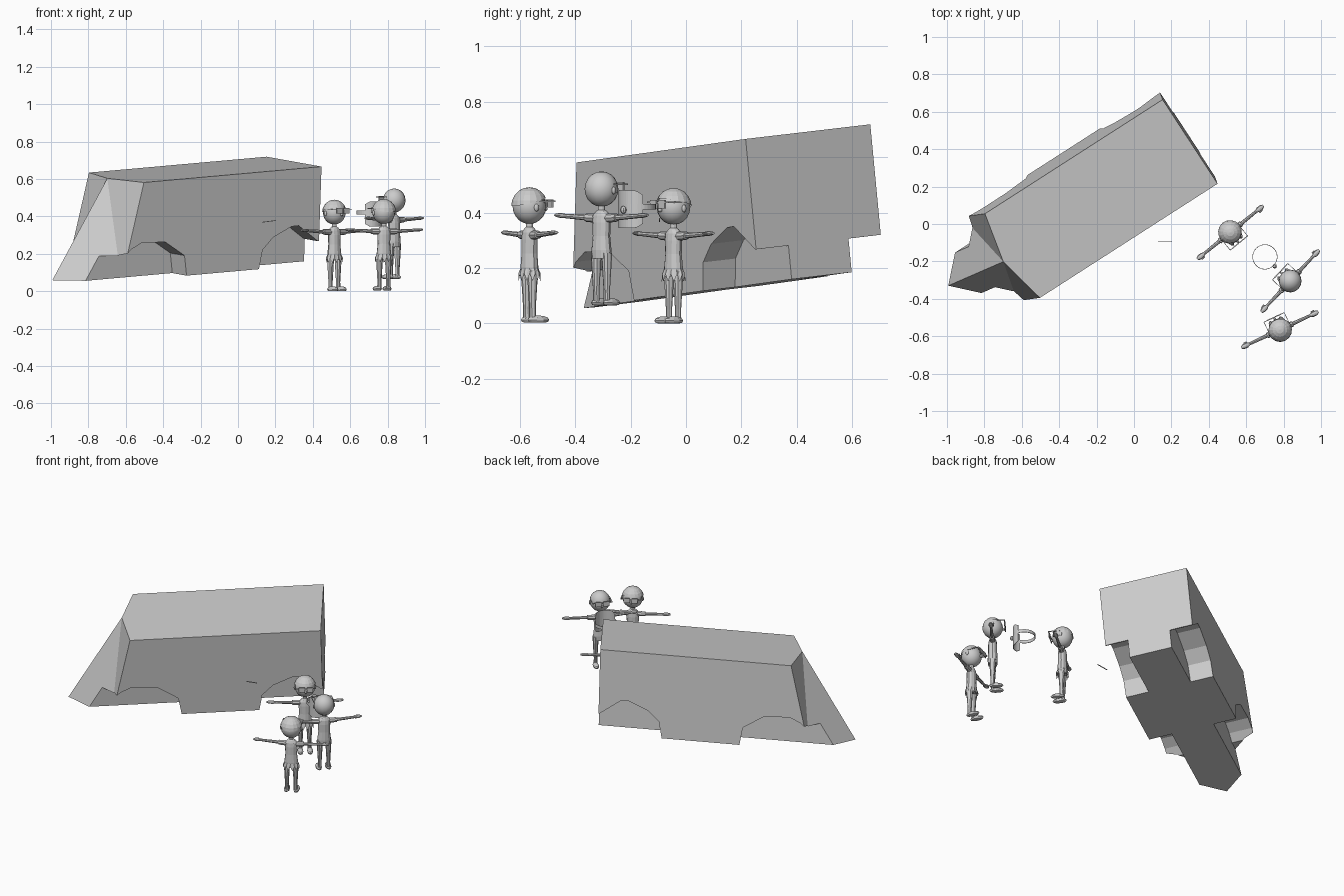
import bpy, bmesh, math
from mathutils import Matrix, Vector

if "Cube" in bpy.data.objects:
    bpy.data.objects.remove(bpy.data.objects["Cube"])

grey = bpy.data.materials.new("plain grey")
grey.diffuse_color = (0.6, 0.6, 0.6, 1)
grey.use_nodes = True
grey.node_tree.nodes["Principled BSDF"].inputs["Base Color"].default_value = grey.diffuse_color


def make(name, bm, mat=Matrix(), smooth=False):
    bmesh.ops.recalc_face_normals(bm, faces=bm.faces)
    me = bpy.data.meshes.new(name)
    bm.to_mesh(me)
    bm.free()
    me.materials.append(grey)
    for p in me.polygons:
        p.use_smooth = smooth
    ob = bpy.data.objects.new(name, me)
    ob.matrix_world = mat
    bpy.context.collection.objects.link(ob)
    return ob


def loft(bm, rings, axis="z", n=12, off=(0, 0, 0), sign=1):
    """Tube through (position, radius a, radius b, lift) rings, capped."""
    off = Vector(off)
    loops = []
    for pos, a, b, lift in rings:
        loop = []
        for i in range(n):
            c, s = math.cos(2 * math.pi * i / n), math.sin(2 * math.pi * i / n)
            v = Vector((a * c, b * s, pos)) if axis == "z" else Vector((sign * pos, a * c, b * s + lift))
            loop.append(bm.verts.new(v + off))
        loops.append(loop)
    for l0, l1 in zip(loops, loops[1:]):
        for i in range(n):
            bm.faces.new((l0[i], l0[(i + 1) % n], l1[(i + 1) % n], l1[i]))
    bm.faces.new(loops[0])
    bm.faces.new(loops[-1])


def box(bm, loc, size):
    bmesh.ops.create_cube(bm, size=1, matrix=Matrix.Translation(loc) @ Matrix.Diagonal((*size, 1)))


def ball(bm, loc, size, u=16, v=10):
    bmesh.ops.create_uvsphere(bm, u_segments=u, v_segments=v, radius=1,
                              matrix=Matrix.Translation(loc) @ Matrix.Diagonal((*size, 1)))


# ---- Van: local x = rearward, y = towards its right side, z = up from the roof
rear = Vector((0.839, 0.539, 0.075)).normalized()
side = Vector((0.517, -0.85, -0.10))
side = (side - rear * side.dot(rear)).normalized()
up = side.cross(rear)
van_mat = Matrix((rear, side, up)).transposed().to_4x4()
# local y runs opposite to a right-handed set, so mirror-symmetric parts are safe
van_mat = Matrix.Translation((-0.65, -0.17, 0.6075)) @ Matrix((rear, -side, up)).transposed().to_4x4()

bm = bmesh.new()
W = 0.27
top = [bm.verts.new((s, t, 0)) for s, t in ((-0.058, 0), (0, W), (1.132, W), (1.132, -W), (0, -W))]
low = [bm.verts.new((s, t, -0.522)) for s, t in ((-0.415, 0), (-0.15, W), (1.105, W), (1.105, -W), (-0.15, -W))]
bm.faces.new(top)
bm.faces.new(low)
for i in range(5):
    j = (i + 1) % 5
    bm.faces.new((top[i], top[j], low[j], low[i]))
bmesh.ops.triangulate(bm, faces=[f for f in bm.faces if len(f.verts) == 4 and top[0] in f.verts])
van = make("van_body", bm, van_mat)

# wheel wells open to the front and the rear, cut on both sides
front_arch = [(-0.7, 0.394), (-0.131, 0.394), (-0.085, 0.355), (-0.02, 0.325), (0.131, 0.33),
              (0.254, 0.413), (0.285, 0.7), (-0.7, 0.7)]
rear_arch = [(0.72, 0.7), (0.725, 0.529), (0.752, 0.42), (0.82, 0.358), (0.938, 0.308),
             (0.983, 0.307), (1.105, 0.4), (1.4, 0.4), (1.4, 0.7)]
for arch in (front_arch, rear_arch):
    for sg in (-1, 1):
        bm = bmesh.new()
        f = bm.faces.new([bm.verts.new((s, sg * 0.13, -d)) for s, d in arch])
        r = bmesh.ops.extrude_face_region(bm, geom=[f])
        bmesh.ops.translate(bm, vec=(0, sg * 0.3, 0),
                            verts=[v for v in r["geom"] if isinstance(v, bmesh.types.BMVert)])
        cutter = make("wheel_well_cutter", bm, van_mat)
        cutter.hide_render = True
        m = van.modifiers.new("well", "BOOLEAN")
        m.operation, m.solver, m.object = "DIFFERENCE", "EXACT", cutter
# bake the cuts and drop the cutters
bpy.context.view_layer.update()
cut = bpy.data.meshes.new_from_object(van.evaluated_get(bpy.context.evaluated_depsgraph_get()))
van.modifiers.clear()
van.data = cut
for ob in [o for o in bpy.data.objects if o.name.startswith("wheel_well_cutter")]:
    bpy.data.objects.remove(ob)


# ---- Figures: arms along x, facing -y
def figure(name, loc, yaw, cap, ragged):
    mat = Matrix.Translation(loc) @ Matrix.Rotation(math.radians(yaw), 4, "Z")
    # torso and neck
    bm = bmesh.new()
    loft(bm, [(0.17, 0.040, 0.028, 0), (0.20, 0.041, 0.030, 0), (0.25, 0.035, 0.027, 0),
              (0.30, 0.038, 0.027, 0), (0.325, 0.038, 0.024, 0), (0.34, 0.022, 0.018, 0),
              (0.345, 0.013, 0.013, 0), (0.375, 0.013, 0.013, 0)])
    make(name + "_torso", bm, mat)
    # arms with sleeves and hands
    bm = bmesh.new()
    for sg in (-1, 1):
        loft(bm, [(0.025, 0.016, 0.017, 0.315), (0.075, 0.015, 0.015, 0.317), (0.076, 0.010, 0.010, 0.317),
                  (0.13, 0.009, 0.009, 0.320), (0.18, 0.008, 0.008, 0.323), (0.193, 0.014, 0.009, 0.324),
                  (0.212, 0.014, 0.008, 0.325), (0.227, 0.007, 0.005, 0.326)], "x", 8, sign=sg)
        loft(bm, [(0.188, 0.004, 0.004, 0.324), (0.208, 0.004, 0.004, 0.325)], "x", 6,
             off=(0, -0.015, 0), sign=sg)
    make(name + "_arms", bm, mat)
    # legs and feet
    bm = bmesh.new()
    for sg in (-1, 1):
        loft(bm, [(0.015, 0.012, 0.012, 0), (0.05, 0.011, 0.012, 0), (0.10, 0.014, 0.015, 0),
                  (0.19, 0.019, 0.021, 0)], n=10, off=(sg * 0.026, 0, 0))
        ball(bm, (sg * 0.029, -0.022, 0.010), (0.018, 0.043, 0.016), 10, 6)
    for v in bm.verts:
        v.co.z = max(v.co.z, 0)
    make(name + "_legs", bm, mat)
    # ragged hem of the shorts
    if ragged:
        bm = bmesh.new()
        n = 24
        for r0, r1 in ((0.041, 0.050),):
            hi, lo = [], []
            for i in range(n):
                c, s = math.cos(2 * math.pi * i / n), math.sin(2 * math.pi * i / n)
                hi.append(bm.verts.new((r0 * c, r0 * 0.75 * s, 0.195)))
                lo.append(bm.verts.new((r1 * c, r1 * 0.75 * s, 0.150 if i % 2 else 0.178)))
            for i in range(n):
                j = (i + 1) % n
                bm.faces.new((hi[i], hi[j], lo[j], lo[i]))
        make(name + "_ragged_hem", bm, mat)
    # head, ears and nose
    bm = bmesh.new()
    ball(bm, (0, 0, 0.42), (0.061, 0.061, 0.064))
    ball(bm, (0, -0.062, 0.41), (0.007, 0.010, 0.008), 8, 6)
    for sg in (-1, 1):
        ball(bm, (sg * 0.061, 0, 0.415), (0.006, 0.010, 0.014), 8, 6)
    make(name + "_head", bm, mat, True)
    # cap: upper part of a slightly larger sphere
    if cap:
        bm = bmesh.new()
        ball(bm, (0, 0, 0.42), (0.066, 0.066, 0.069))
        bmesh.ops.bisect_plane(bm, geom=bm.verts[:] + bm.edges[:] + bm.faces[:], plane_co=(0, 0, 0.437),
                               plane_no=(0, -0.25, -1), clear_outer=True)
        make(name + "_cap", bm, mat)
    # glasses
    bm = bmesh.new()
    for sg in (-1, 1):
        box(bm, (sg * 0.024, -0.073, 0.430), (0.036, 0.006, 0.030))
        box(bm, (sg * 0.060, -0.038, 0.438), (0.003, 0.072, 0.005))
        box(bm, (sg * 0.050, -0.073, 0.438), (0.020, 0.004, 0.005))
    box(bm, (0, -0.073, 0.436), (0.014, 0.004, 0.005))
    make(name + "_glasses", bm, mat)


figure("near_van_figure", (0.515, -0.045, 0), 39, True, True)
figure("raised_figure", (0.835, -0.305, 0.065), -133, False, False)
figure("front_figure", (0.78, -0.565, 0.003), -155, True, True)


# ---- Floating mask: thin curved front on a round strap
def band(name, start, end, n, height):
    bm = bmesh.new()
    pairs = []
    for i in range(n + 1):
        a = math.radians(start + (end - start) * i / n)
        z0, z1 = height(i / n)
        x, y = 0.70 + 0.067 * math.cos(a), -0.176 + 0.067 * math.sin(a)
        pairs.append((bm.verts.new((x, y, z0)), bm.verts.new((x, y, z1))))
    for p, q in zip(pairs, pairs[1:]):
        bm.faces.new((p[0], q[0], q[1], p[1]))
    ob = make(name, bm)
    ob.modifiers.new("thickness", "SOLIDIFY").thickness = 0.003


def mask_height(t):
    k = 0.052 + 0.015 * min(1, 6 * min(t, 1 - t))
    return 0.412 - k, 0.412 + k


band("mask_strap", 0, 360, 32, lambda t: (0.411, 0.431))
band("mask_front", -108, 18, 16, mask_height)
bm = bmesh.new()
ball(bm, (0.752, -0.226, 0.41), (0.012, 0.012, 0.014), 8, 6)
make("mask_nose", bm)

# ---- Thin door handle rod
bm = bmesh.new()
box(bm, (0, 0, 0), (0.074, 0.004, 0.004))
make("handle_rod", bm, Matrix.Translation((0.165, -0.095, 0.373)) @ Matrix.Rotation(-0.13, 4, "Y"))
